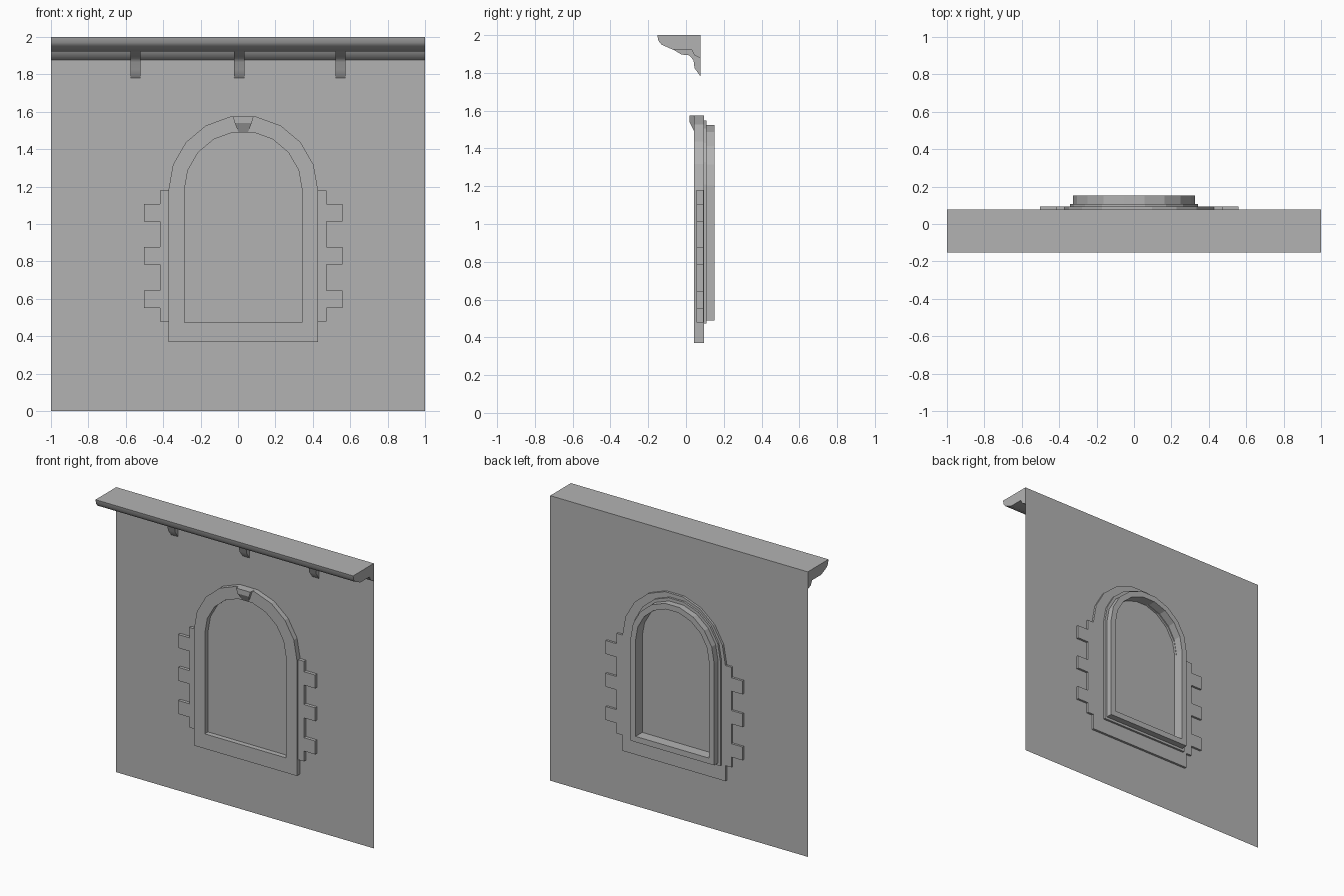
import bpy
import bmesh
import math

cube = bpy.data.objects.get("Cube")
if cube:
    bpy.data.objects.remove(cube, do_unlink=True)

GREY = (0.45, 0.45, 0.45, 1)
stone = bpy.data.materials.new("grey_stone")
stone.use_nodes = True
stone.diffuse_color = GREY
stone.node_tree.nodes["Principled BSDF"].inputs["Base Color"].default_value = GREY

WALL_Y = 0.078
AXIS = 0.028    # centre line of the front surround


def finish(name, bm, smooth=False):
    bmesh.ops.recalc_face_normals(bm, faces=bm.faces)
    mesh = bpy.data.meshes.new(name)
    bm.to_mesh(mesh)
    bm.free()
    mesh.materials.append(stone)
    obj = bpy.data.objects.new(name, mesh)
    bpy.context.collection.objects.link(obj)
    if smooth:
        bpy.ops.object.select_all(action='DESELECT')
        obj.select_set(True)
        bpy.context.view_layer.objects.active = obj
        bpy.ops.object.shade_smooth_by_angle(angle=math.radians(50))
    return obj


def loft(name, loop_a, loop_b, smooth=False):
    """Closed solid between two matching outlines."""
    bm = bmesh.new()
    a = [bm.verts.new(p) for p in loop_a]
    b = [bm.verts.new(p) for p in loop_b]
    bm.faces.new(a)
    bm.faces.new(b[::-1])
    for i in range(len(a)):
        j = (i + 1) % len(a)
        bm.faces.new((a[i], b[i], b[j], a[j]))
    return finish(name, bm, smooth)


def extrude_x(name, profile, x0, x1, smooth=False):
    return loft(name, [(x0, y, z) for y, z in profile],
                [(x1, y, z) for y, z in profile], smooth)


def arch(cx, half, bottom, spring, steps=9):
    """Round-headed outline in x and z."""
    pts = [(cx - half, bottom)]
    for i in range(steps + 1):
        t = math.pi * (1 - i / steps)
        pts.append((cx + half * math.cos(t), spring + half * math.sin(t)))
    return pts + [(cx + half, bottom)]


def arch_ring(name, outer, inner, y0, y1):
    bm = bmesh.new()
    loops = [[bm.verts.new((x, y, z)) for x, z in pts]
             for pts, y in ((outer, y0), (outer, y1), (inner, y1), (inner, y0))]
    n = len(outer)
    for k in range(4):
        p, q = loops[k], loops[(k + 1) % 4]
        for i in range(n):
            j = (i + 1) % n
            bm.faces.new((p[i], p[j], q[j], q[i]))
    return finish(name, bm)


# Wall sheet
bm = bmesh.new()
bm.faces.new([bm.verts.new((x, WALL_Y, z))
              for x, z in ((-1, 0), (1, 0), (1, 2), (-1, 2))])
finish("wall", bm)

# Cornice along the top
cornice = [(WALL_Y, 2), (-0.152, 2), (-0.146, 1.97), (-0.13, 1.95), (-0.07, 1.923),
           (0.03, 1.923), (0.045, 1.893), (WALL_Y, 1.877)]
extrude_x("cornice", cornice, -1, 1, True)

# Brackets under the cornice
bracket = [(WALL_Y, 1.925), (-0.07, 1.925), (-0.024, 1.897), (0.018, 1.893),
           (0.04, 1.866), (0.045, 1.825), (WALL_Y, 1.78)]
for side, x in (("right", -0.548), ("middle", 0.007), ("left", 0.548)):
    extrude_x("bracket_" + side, bracket, x - 0.028, x + 0.028, True)

# Window surround and the stepped casing behind the wall
SPRING = 1.18
arch_ring("window_surround", arch(AXIS, 0.4, 0.369, SPRING),
          arch(AXIS, 0.315, 0.473, SPRING), 0.042, 0.094)
casing_hole = arch(0, 0.285, 0.53, 1.205)
arch_ring("casing_step", arch(0, 0.342, 0.473, 1.21), casing_hole, WALL_Y, 0.108)
arch_ring("casing", arch(0, 0.325, 0.49, 1.205), casing_hole, WALL_Y, 0.152)

# Keystone: tapering block with a sloped lower front
bm = bmesh.new()
rows = []
for half, y, z in ((0.055, 0.06, 1.575), (0.055, 0.018, 1.575), (0.045, 0.018, 1.54),
                   (0.026, 0.042, 1.492), (0.026, 0.06, 1.492)):
    rows.append([bm.verts.new((AXIS + s * half, y, z)) for s in (-1, 1)])
for i in range(len(rows)):
    p, q = rows[i], rows[(i + 1) % len(rows)]
    bm.faces.new((p[0], p[1], q[1], q[0]))
for s in (0, 1):
    bm.faces.new([r[s] for r in rows])
finish("keystone", bm)

# Toothed side stones, mirrored about the surround's centre line
teeth = [(0.39, 0.478), (0.445, 0.478)]
for z in (0.597, 0.83, 1.06):
    teeth += [(0.445, z - 0.047), (0.531, z - 0.047),
              (0.531, z + 0.047), (0.445, z + 0.047)]
teeth += [(0.445, 1.18), (0.39, 1.18)]
for side, s in (("right", -1), ("left", 1)):
    loft("side_stones_" + side, [(AXIS + s * x, 0.056, z) for x, z in teeth],
         [(AXIS + s * x, 0.093, z) for x, z in teeth])
